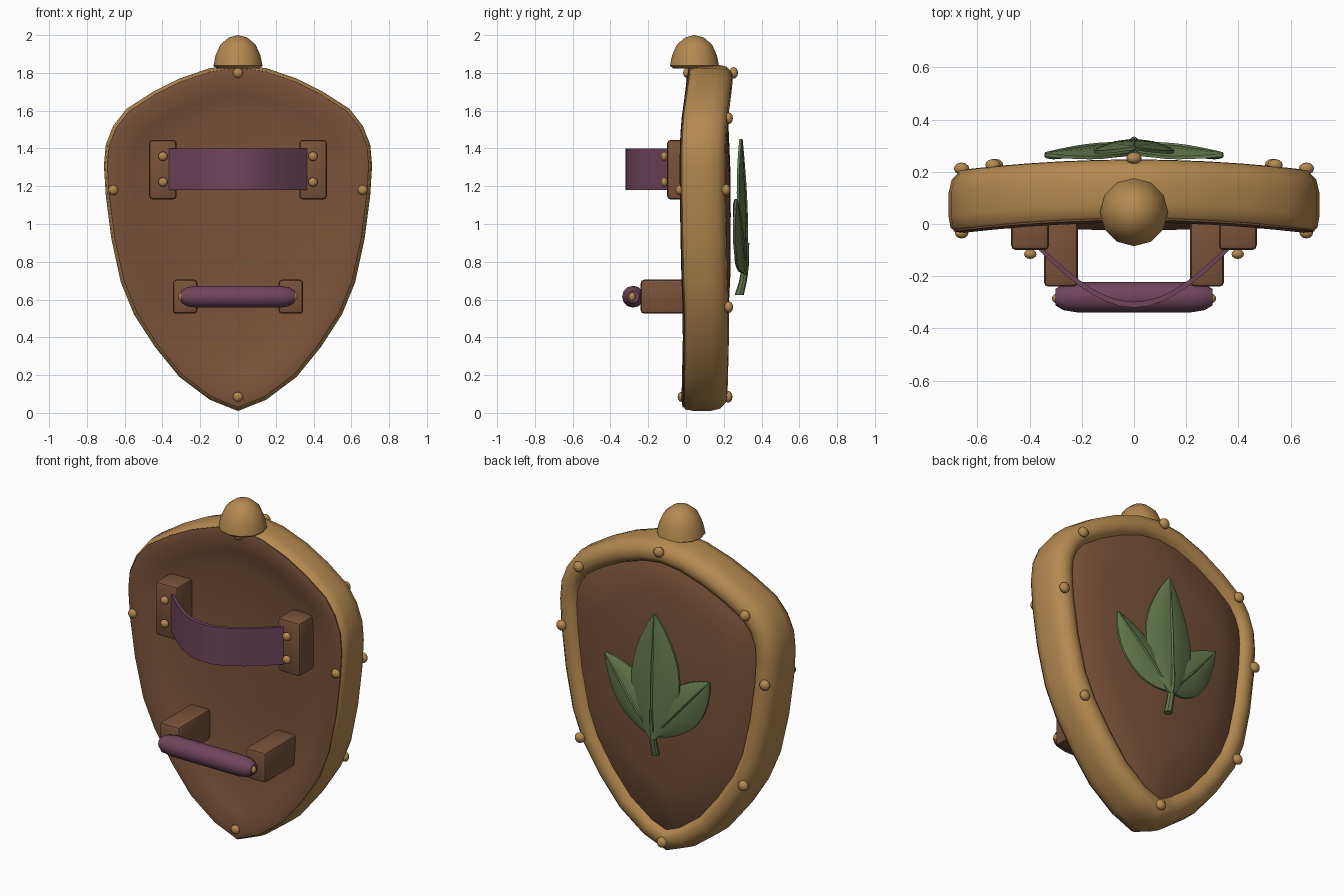
import bpy, bmesh, math
from mathutils import Vector

if "Cube" in bpy.data.objects:
    bpy.data.objects.remove(bpy.data.objects["Cube"])


def material(name, rgb):
    m = bpy.data.materials.new(name)
    m.diffuse_color = (*rgb, 1)
    m.use_nodes = True
    m.node_tree.nodes["Principled BSDF"].inputs["Base Color"].default_value = m.diffuse_color
    return m


GOLD = material("aged_gold", (0.46, 0.25, 0.08))
BROWN = material("brown_wood", (0.19, 0.085, 0.042))
PURPLE = material("purple_leather", (0.16, 0.06, 0.105))
GREEN = material("leaf_green", (0.13, 0.19, 0.075))


def finish(name, bm, mat, angle=40):
    bmesh.ops.recalc_face_normals(bm, faces=bm.faces)
    me = bpy.data.meshes.new(name)
    bm.to_mesh(me)
    bm.free()
    ob = bpy.data.objects.new(name, me)
    bpy.context.collection.objects.link(ob)
    me.materials.append(mat)
    bpy.ops.object.select_all(action='DESELECT')
    ob.select_set(True)
    bpy.context.view_layer.objects.active = ob
    bpy.ops.object.shade_smooth_by_angle(angle=math.radians(angle))
    return ob


def loft(name, rings, mat, start=None, end=None, loop=False, angle=40):
    """Bridge rings of points; optional cap points or closed loop."""
    bm = bmesh.new()
    vs = [[bm.verts.new(p) for p in r] for r in rings]
    n = len(vs[0])
    pairs = list(zip(vs, vs[1:])) + ([(vs[-1], vs[0])] if loop else [])
    for a, b in pairs:
        for i in range(n):
            j = (i + 1) % n
            bm.faces.new((a[i], a[j], b[j], b[i]))
    for cap, ring in ((start, vs[0]), (end, vs[-1])):
        if cap is not None:
            c = bm.verts.new(cap)
            for i in range(n):
                bm.faces.new((ring[i], ring[(i + 1) % n], c))
    return finish(name, bm, mat, angle)


# Shield outline (right half, bottom to top) and its gentle bend
half = [(0.15, 0.07), (0.31, 0.19), (0.44, 0.35), (0.55, 0.52), (0.62, 0.69), (0.67, 0.92),
        (0.70, 1.15), (0.71, 1.31), (0.70, 1.42), (0.66, 1.52), (0.59, 1.61), (0.45, 1.70),
        (0.31, 1.77), (0.15, 1.825)]
outline = [(0, 0.01)] + half + [(0, 1.845)] + [(-x, z) for x, z in reversed(half)]
outline = [Vector(p) for p in outline]
CENTRE = Vector((0, 1.05))


def bend(x, z):
    return 0.045 * (1 - (x / 0.7) ** 2) - 0.07 * max(0, 0.5 - z)


def ring(inset, y, scale=1.0):
    pts = []
    n = len(outline)
    for i, p in enumerate(outline):
        e1 = (p - outline[i - 1]).normalized()
        e2 = (outline[(i + 1) % n] - p).normalized()
        t = (e1 + e2).normalized()
        q = p + Vector((-t.y, t.x)) * inset / max(t.dot(e1), 0.5)
        q = CENTRE + (q - CENTRE) * scale
        pts.append((q.x, y + bend(q.x, q.y), q.y))
    return pts


# Board: dished front, slightly domed back
loft("shield_board",
     [ring(0.15, 0.015, 0.4), ring(0.15, 0.01, 0.8), ring(0.15, -0.012), ring(0.06, -0.04),
      ring(0.018, -0.03), ring(0.03, 0.10), ring(0.12, 0.165), ring(0.12, 0.18, 0.7),
      ring(0.12, 0.19, 0.35)],
     BROWN, (0, 0.06, 1.05), (0, 0.237, 1.05))

# Rounded rim
loft("shield_rim",
     [ring(0.025, -0.028), ring(0.008, -0.015), ring(0, 0.03), ring(0, 0.12), ring(0.012, 0.17),
      ring(0.045, 0.2), ring(0.085, 0.202), ring(0.115, 0.185), ring(0.13, 0.155), ring(0.05, 0.1)],
     GOLD, loop=True, angle=60)


# Domed finial on top
def circle(r, z, n=12):
    return [(r * math.cos(2 * math.pi * i / n), 0.045 + r * math.sin(2 * math.pi * i / n), z)
            for i in range(n)]


loft("top_finial",
     [circle(0.11, 1.822), circle(0.13, 1.838), circle(0.118, 1.895), circle(0.093, 1.95),
      circle(0.05, 1.987)],
     GOLD, (0, 0.045, 1.822), (0, 0.045, 2.0), angle=50)


# Rivets
def rivet(name, x, y, z, r=0.031):
    bm = bmesh.new()
    bmesh.ops.create_uvsphere(bm, u_segments=10, v_segments=6, radius=r)
    for v in bm.verts:
        v.co = Vector((v.co.x + x, v.co.z * 0.75 + y, v.co.y + z))
    finish(name, bm, GOLD, 60)


for x, z in [(0, 1.8), (0.54, 1.56), (-0.54, 1.56), (0.66, 1.18), (-0.66, 1.18),
             (0.53, 0.56), (-0.53, 0.56), (0, 0.085)]:
    rivet("back_rivet", x, 0.207 + bend(x, z), z)
for x, z in [(0, 1.8), (0.66, 1.18), (-0.66, 1.18), (0, 0.085)]:
    rivet("front_rivet", x, -0.04 + bend(x, z), z, 0.027)


# Bevelled brackets for both handles
def box(name, x0, x1, y0, y1, z0, z1):
    bm = bmesh.new()
    bmesh.ops.create_cube(bm, size=1)
    for v in bm.verts:
        v.co = Vector((x0 + (v.co.x + .5) * (x1 - x0), y0 + (v.co.y + .5) * (y1 - y0),
                       z0 + (v.co.z + .5) * (z1 - z0)))
    bmesh.ops.bevel(bm, geom=bm.edges[:], offset=0.018, segments=2, profile=0.5, affect='EDGES')
    finish(name, bm, BROWN)


for s in (-1, 1):
    box("strap_plate", *sorted((s * 0.325, s * 0.47)), -0.10, 0.05, 1.13, 1.445)
    box("grip_block", *sorted((s * 0.215, s * 0.345)), -0.24, 0.06, 0.525, 0.705)
    for z in (1.358, 1.222):
        rivet("strap_rivet", s * 0.397, -0.115, z, 0.025)
    rivet("grip_rivet", s * 0.29, -0.285, 0.615, 0.026)

# Curved arm strap
rings = []
for i in range(15):
    a = math.pi * (i / 14 - 0.5)
    x, y = 0.365 * a / (math.pi / 2), -0.09 - 0.22 * math.cos(a)
    rings.append([(x, y - 0.01, 1.18), (x, y - 0.01, 1.40), (x, y + 0.012, 1.40), (x, y + 0.012, 1.18)])
loft("arm_strap", rings, PURPLE, (-0.365, -0.09, 1.29), (0.365, -0.09, 1.29))

# Grip bar with tapered ends
loft("hand_grip",
     [[(x, -0.28 + r * math.cos(a * math.pi / 6), 0.615 + r * math.sin(a * math.pi / 6))
       for a in range(12)]
      for x, r in [(-0.3, 0.032), (-0.27, 0.05), (-0.22, 0.058), (0.22, 0.058), (0.27, 0.05), (0.3, 0.032)]],
     PURPLE, (-0.3, -0.28, 0.615), (0.3, -0.28, 0.615), angle=50)


# Leaf emblem on the back: folded leaves with a raised midrib
def leaf(name, base, tip, width, y_base, y_tip):
    base, tip = Vector(base), Vector(tip)
    d = (tip - base).normalized()
    side = Vector((d.y, -d.x))
    rings = []
    for i in range(11):
        t = i / 10
        w = width * math.sin(math.pi * (0.03 + 0.965 * t ** 0.9)) ** 0.85
        c = base + (tip - base) * t
        y = y_base + (y_tip - y_base) * t + 0.012 * math.sin(math.pi * t)
        r = []
        for k, drop in ((-1, 0.042), (-0.5, 0.012), (-0.05, 0.008), (0, 0), (0.05, 0.008),
                        (0.5, 0.012), (1, 0.042)):
            q = c + side * w * k
            r.append((q.x, y - drop * min(1, w / width + 0.1), q.y))
        rings.append(r + [(px, py - 0.012, pz) for px, py, pz in reversed(r)])
    loft(name, rings, GREEN, (base.x, y_base - 0.006, base.y), (tip.x, y_tip - 0.006, tip.y), angle=30)


leaf("centre_leaf", (0, 0.73), (0, 1.45), 0.155, 0.328, 0.30)
for s in (-1, 1):
    leaf("side_leaf", (s * 0.01, 0.75), (s * 0.34, 1.13), 0.115, 0.315, 0.275)

# Stem
stem = [[(r * math.cos(a * math.pi / 4), y + r * math.sin(a * math.pi / 4), z) for a in range(8)]
        for y, z, r in [(0.282, 0.625, 0.024), (0.3, 0.69, 0.021), (0.315, 0.78, 0.018), (0.325, 0.9, 0.01)]]
loft("leaf_stem", stem, GREEN, (0, 0.282, 0.625), (0, 0.325, 0.9))
